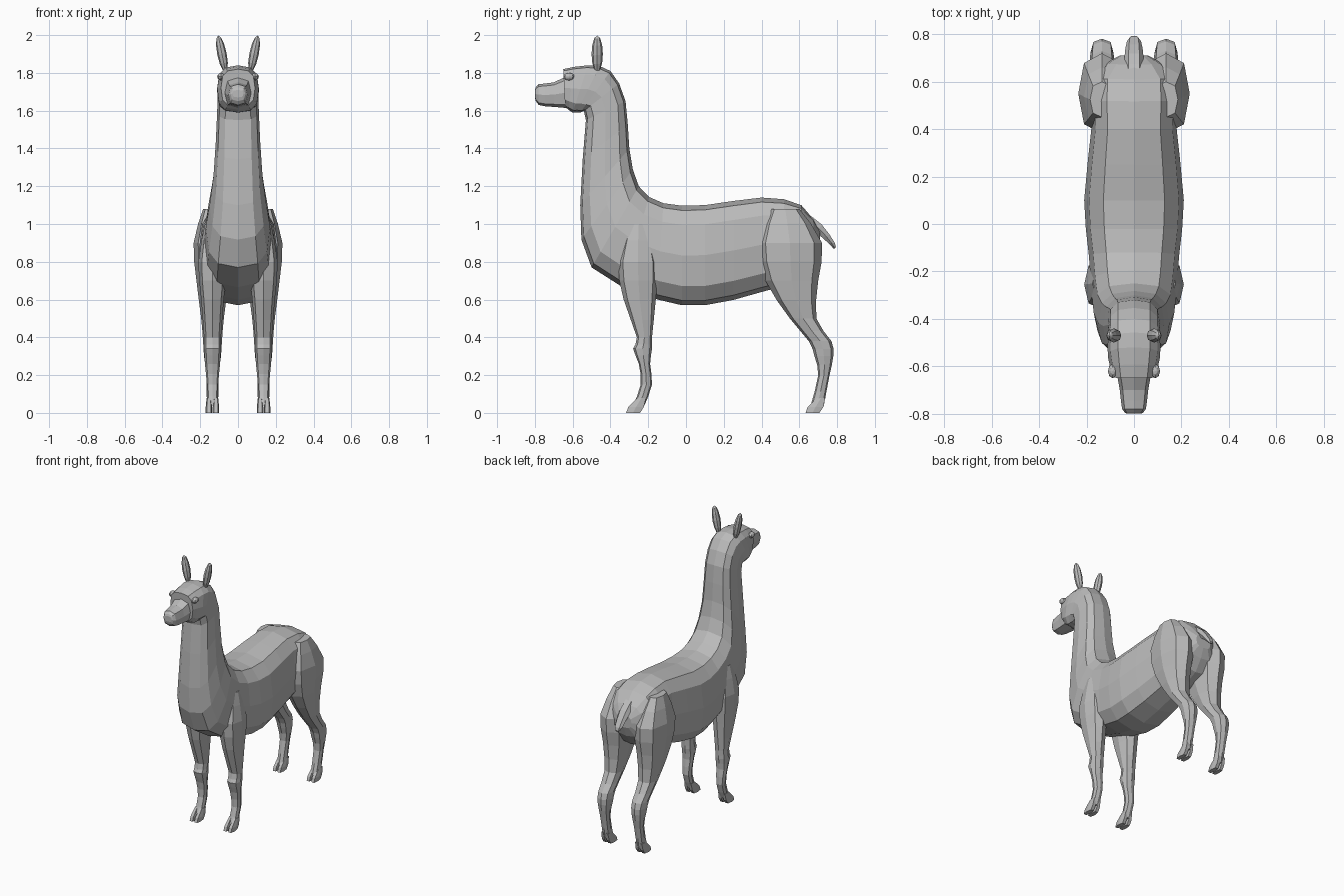
import bpy
import bmesh
from math import cos, sin, pi, copysign
from mathutils import Vector, Matrix

default = bpy.data.objects.get("Cube")
if default:
    bpy.data.objects.remove(default, do_unlink=True)

# One plain grey for the whole animal
wool = bpy.data.materials.new("wool grey")
wool.use_nodes = True
grey = 0.5
colour = (grey, grey, grey, 1)
wool.diffuse_color = colour
wool.node_tree.nodes["Principled BSDF"].inputs["Base Color"].default_value = colour


def finish(name, bm):
    """Turn the bmesh into a flat-shaded object in the scene."""
    bmesh.ops.recalc_face_normals(bm, faces=bm.faces)
    mesh = bpy.data.meshes.new(name)
    bm.to_mesh(mesh)
    bm.free()
    mesh.materials.append(wool)
    part = bpy.data.objects.new(name, mesh)
    bpy.context.scene.collection.objects.link(part)


def flowing(rows):
    """Add a smoothly curved in-between row after every given row."""
    rows = [Vector(row) for row in rows]
    last = len(rows) - 1
    result = []
    for i in range(last):
        before, after = rows[max(i - 1, 0)], rows[min(i + 2, last)]
        near = rows[i] + rows[i + 1]
        result += [rows[i], near / 2 + (near - before - after) / 16]
    return result + [rows[last]]


def soft(value, power):
    """Bend a circular section towards a boxy one."""
    return copysign(abs(value) ** power, value) if abs(value) > pi / 1e6 else 0


def loft(name, rings, sides, power):
    """Skin a row of rings, each given as centre, half-axis u, half-axis v."""
    bm = bmesh.new()
    angles = [2 * pi * i / sides for i in range(sides)]
    skin = [[bm.verts.new(centre + u * soft(cos(a), power) + v * soft(sin(a), power))
             for a in angles] for centre, u, v in rings]
    for low, high in zip(skin, skin[1:]):
        for i in range(sides):
            j = (i + 1) % sides
            bm.faces.new((low[i], low[j], high[j], high[i]))
    bm.faces.new(skin[0])
    bm.faces.new(skin[-1])
    finish(name, bm)


def spine_loft(name, rows, sides, power):
    """Rows: top y, top z, bottom y, bottom z, half width."""
    rings = []
    for top_y, top_z, bottom_y, bottom_z, width in flowing(rows):
        top, bottom = Vector((0, top_y, top_z)), Vector((0, bottom_y, bottom_z))
        rings.append(((top + bottom) / 2, Vector((width, 0, 0)), (top - bottom) / 2))
    loft(name, rings, sides, power)


def limb_pair(name, x, rows, sides, power):
    """Rows: height, front y, back y, half width; built on both sides."""
    for label, side in (("left_", x), ("right_", -x)):
        rings = []
        for z, front, back, width in rows:
            rings.append((Vector((side, (front + back) / 2, z)),
                          Vector((width, 0, 0)),
                          Vector((0, (back - front) / 2, 0))))
        loft(label + name, rings, sides, power)


def pod_pair(name, place, size, lean):
    """Pointed ellipsoid on both sides, leaning outwards."""
    for label, sign in (("left_", 1), ("right_", -1)):
        bm = bmesh.new()
        x, y, z = place
        matrix = (Matrix.Translation((sign * x, y, z))
                  @ Matrix.Rotation(sign * lean, 4, "Y")
                  @ Matrix.Diagonal((*size, 1)))
        bmesh.ops.create_uvsphere(bm, u_segments=8, v_segments=6, radius=1, matrix=matrix)
        finish(label + name, bm)


# Trunk, neck and skull as one skin from rump to brow
spine_loft("body_neck_and_head", [
    (.71, .96, .71, .87, .06),
    (.61, 1.1, .63, .72, .18),
    (.4, 1.14, .4, .64, .18),
    (.1, 1.1, .1, .57, .21),
    (-.12, 1.11, -.15, .6, .19),
    (-.25, 1.2, -.5, .77, .17),
    (-.3, 1.4, -.56, 1.1, .13),
    (-.32, 1.65, -.53, 1.55, .11),
    (-.4, 1.81, -.56, 1.59, .11),
    (-.52, 1.84, -.6, 1.59, .11),
    (-.65, 1.82, -.64, 1.62, .09),
], 12, 0.7)

# Muzzle with a blunt nose
spine_loft("muzzle", [
    (-.6, 1.8, -.58, 1.61, .08),
    (-.7, 1.75, -.7, 1.62, .06),
    (-.78, 1.74, -.78, 1.63, .05),
    (-.8, 1.71, -.8, 1.67, .03),
], 8, 0.7)

# Short drooping tail
spine_loft("tail", [
    (.64, 1.06, .62, 1, .04),
    (.72, 1, .69, .95, .04),
    (.79, .9, .75, .9, .03),
    (.79, .87, .78, .87, .01),
], 6, 0.8)

# Upright ears and small eyes
pod_pair("ear", (.085, -.47, 1.9), (.025, .03, .1), 0.2)
pod_pair("eye", (.09, -.62, 1.78), (.02, .03, .02), 0)

# Front legs from shoulder to pastern
limb_pair("front_leg", .135, flowing([
    (1, -.3, -.2, .04),
    (.8, -.36, -.15, .075),
    (.6, -.33, -.16, .06),
    (.4, -.26, -.18, .045),
    (.34, -.28, -.18, .045),
    (.26, -.25, -.19, .04),
    (.15, -.24, -.18, .03),
    (.04, -.28, -.22, .03),
]), 8, 0.8)

# Hind legs with full haunches and angled hocks
limb_pair("hind_leg", .135, flowing([
    (1.08, .45, .6, .05),
    (.9, .38, .72, .1),
    (.7, .42, .7, .085),
    (.5, .55, .69, .06),
    (.38, .65, .77, .05),
    (.3, .68, .78, .045),
    (.2, .7, .76, .033),
    (.04, .66, .73, .03),
]), 8, 0.8)

# Two wedge-shaped toes on every foot
for foot, heel in (("front_", -.24), ("hind_", .71)):
    for toe, x in (("inner_toe", .117), ("outer_toe", .154)):
        limb_pair(foot + toe, x, [
            (0, heel - .08, heel, .017),
            (.03, heel - .07, heel + .02, .017),
            (.08, heel - .02, heel + .03, .012),
        ], 6, 0.6)
